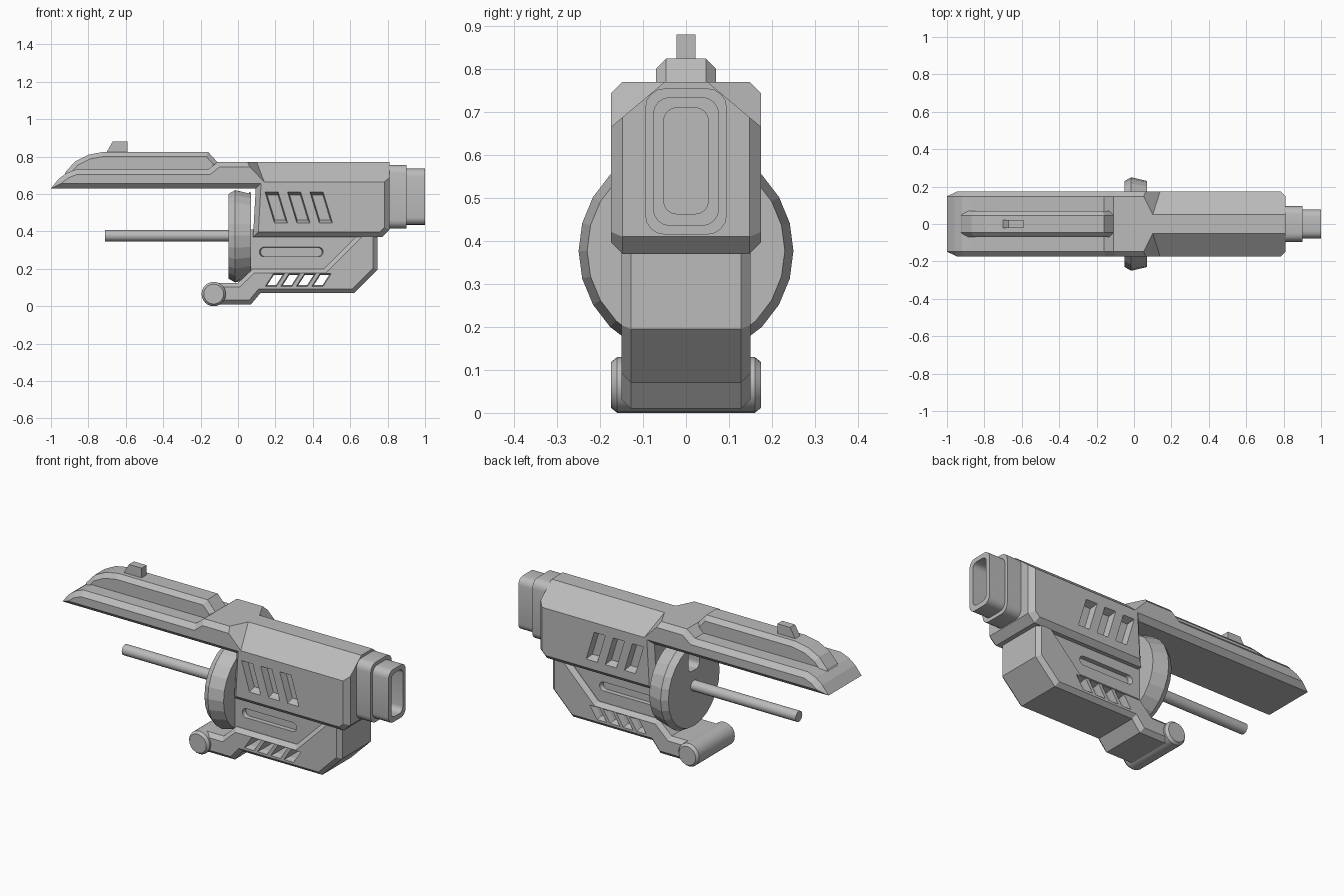
import bpy, bmesh, math
from mathutils import Vector

cube = bpy.data.objects.get("Cube")
if cube:
    bpy.data.objects.remove(cube, do_unlink=True)

GREY = (0.5, 0.5, 0.5, 1.0)
metal = bpy.data.materials.new("plain_grey")
metal.use_nodes = True
metal.diffuse_color = GREY
metal.node_tree.nodes["Principled BSDF"].inputs["Base Color"].default_value = GREY


def loft(name, rings, bevel=0.0, smooth=False):
    """Skin a list of matching point rings, cap both ends, chamfer the edges lying in y planes."""
    bm = bmesh.new()
    loops = [[bm.verts.new(p) for p in ring] for ring in rings]
    n = len(loops[0])
    for a, b in zip(loops, loops[1:]):
        for i in range(n):
            j = (i + 1) % n
            bm.faces.new((a[i], a[j], b[j], b[i]))
    bm.faces.new(loops[0])
    bm.faces.new(loops[-1])
    bmesh.ops.recalc_face_normals(bm, faces=bm.faces)
    if bevel:
        edges = [e for e in bm.edges if abs(e.verts[0].co.y - e.verts[1].co.y) < 1e-5]
        bmesh.ops.bevel(bm, geom=edges, offset=bevel, offset_type='OFFSET', segments=1,
                        profile=0.5, affect='EDGES', clamp_overlap=False)
    mesh = bpy.data.meshes.new(name)
    bm.to_mesh(mesh)
    bm.free()
    mesh.materials.append(metal)
    obj = bpy.data.objects.new(name, mesh)
    bpy.context.collection.objects.link(obj)
    if smooth:
        activate(obj)
        bpy.ops.object.shade_smooth_by_angle(angle=math.radians(30))
    return obj


def activate(obj):
    bpy.ops.object.select_all(action='DESELECT')
    obj.select_set(True)
    bpy.context.view_layer.objects.active = obj


def side(profile, y, scale=1.0):
    """Place an (x, z) profile at depth y, scaled about its middle."""
    mid = sum((Vector(p) for p in profile), Vector((0, 0))) / len(profile)
    pts = [mid + (Vector(p) - mid) * scale for p in profile]
    return [(p.x, y, p.y) for p in pts]


def prism(name, profile, half, bevel=0.0):
    return loft(name, [side(profile, -half), side(profile, half)], bevel)


def circle(r, n):
    return [(r * math.cos(math.tau * i / n), r * math.sin(math.tau * i / n)) for i in range(n)]


def rounded(x, half_y, z0, z1, r):
    """Rounded rectangle ring facing along x."""
    ring = []
    corners = ((half_y - r, z1 - r), (r - half_y, z1 - r), (r - half_y, z0 + r), (half_y - r, z0 + r))
    for k, (cy, cz) in enumerate(corners):
        for s in range(5):
            a = math.pi / 2 * (k + s / 4)
            ring.append((x, cy + r * math.cos(a), cz + r * math.sin(a)))
    return ring


def cut(obj, cutter):
    mod = obj.modifiers.new("cut", 'BOOLEAN')
    mod.operation = 'DIFFERENCE'
    mod.solver = 'EXACT'
    mod.object = cutter
    activate(obj)
    bpy.ops.object.modifier_apply(modifier=mod.name)
    bpy.data.objects.remove(cutter, do_unlink=True)


def pocket(obj, profile, half, depth, scale):
    """Tapered blind recess on both sides."""
    for s in (-1, 1):
        rings = [side(profile, s * (half + 0.02)), side(profile, s * half),
                 side(profile, s * (half - depth), scale)]
        cut(obj, loft("cutter", rings))


# Upper housing with the long front shelf
receiver = prism("upper_housing", [
    (-1, 0.63), (-0.96, 0.68), (-0.92, 0.71), (-0.87, 0.73), (-0.16, 0.73), (-0.11, 0.77),
    (0.81, 0.77), (0.81, 0.41), (0.77, 0.37), (0.08, 0.37), (0.095, 0.63)], 0.175, 0.027)

# Sloped shoulders with a slanted front end
for s in (-1, 1):
    section = [(0.05, 0.77), (0.175, 0.665), (0.3, 0.56), (0.3, 0.9), (0.05, 0.9)]
    near = [(0.1 - 0.5 * (y - 0.05) - 0.976 * (z - 0.77), s * y, z) for y, z in section]
    far = [(1.1, s * y, z) for y, z in section]
    cut(receiver, loft("cutter", [near, far]))

# Slanted vents in the housing
for i in range(3):
    x = 0.145 + 0.12 * i
    pocket(receiver, [(x, 0.61), (x + 0.07, 0.61), (x + 0.12, 0.445), (x + 0.05, 0.445)],
           0.175, 0.04, 0.82)

# Ridge and sight on top of the shelf
prism("top_ridge", [(-0.94, 0.67), (-0.92, 0.72), (-0.87, 0.775), (-0.8, 0.81), (-0.72, 0.825),
                    (-0.16, 0.825), (-0.11, 0.77), (-0.11, 0.67)], 0.07, 0.024)
prism("sight", [(-0.71, 0.81), (-0.67, 0.88), (-0.59, 0.88), (-0.59, 0.81)], 0.022)

# Stepped hollow end piece
loft("rear_nozzle", [
    rounded(0.78, 0.095, 0.415, 0.755, 0.045), rounded(0.9, 0.095, 0.415, 0.755, 0.045),
    rounded(0.9, 0.077, 0.435, 0.735, 0.04), rounded(1.0, 0.077, 0.435, 0.735, 0.04),
    rounded(1.0, 0.052, 0.463, 0.71, 0.03), rounded(0.87, 0.052, 0.463, 0.71, 0.03)], smooth=True)

# Round drum with a slot, and the thin rod
AXIS = 0.377
drum = loft("drum", [[(x, y, z + AXIS) for y, z in circle(r, 24)]
                     for x, r in ((-0.05, 0.23), (-0.015, 0.25), (0.07, 0.23))])
cut(drum, loft("cutter", [rounded(x, 0.05, 0.463, 0.7, 0.03) for x in (-0.1, 0.06)]))
loft("rod", [[(x, y, z + AXIS) for y, z in circle(0.03, 16)] for x in (-0.71, 0.0)], smooth=True)

# Lower frame with the arm reaching to the hinge
frame = prism("lower_frame", [
    (0.745, 0.42), (0.745, 0.195), (0.62, 0.07), (0.12, 0.07), (0.07, 0.01), (-0.13, 0.01),
    (-0.13, 0.125), (0.0, 0.125), (0.08, 0.2), (0.46, 0.2), (0.68, 0.42)], 0.15, 0.022)

# Open vents through the frame
for i in range(4):
    x = 0.145 + 0.083 * i
    vent = [(x, 0.105), (x + 0.06, 0.105), (x + 0.105, 0.175), (x + 0.045, 0.175)]
    cut(frame, loft("cutter", [side(vent, y, k) for y, k in (
        (-0.17, 1), (-0.15, 1), (-0.12, 0.78), (0.12, 0.78), (0.15, 1), (0.17, 1))]))

# Recessed side panel with a long rounded slot
panel = prism("side_panel", [(0.07, 0.19), (0.47, 0.19), (0.69, 0.41), (0.07, 0.41)], 0.125)
slot = [(math.copysign(0.145, x) + x + 0.285, z + 0.29)
        for x, z in ((0.026 * math.cos(a), 0.026 * math.sin(a))
                     for a in (math.tau * (i + 0.5) / 16 for i in range(16)))]
pocket(panel, slot, 0.125, 0.025, 0.96)

# Hinge roller at the front of the arm
loft("hinge_roller", [[(x - 0.13, y, z + 0.065) for x, z in circle(r, 24)]
                      for y, r in ((-0.175, 0.053), (-0.16, 0.065), (0.16, 0.065), (0.175, 0.053))],
     smooth=True)
